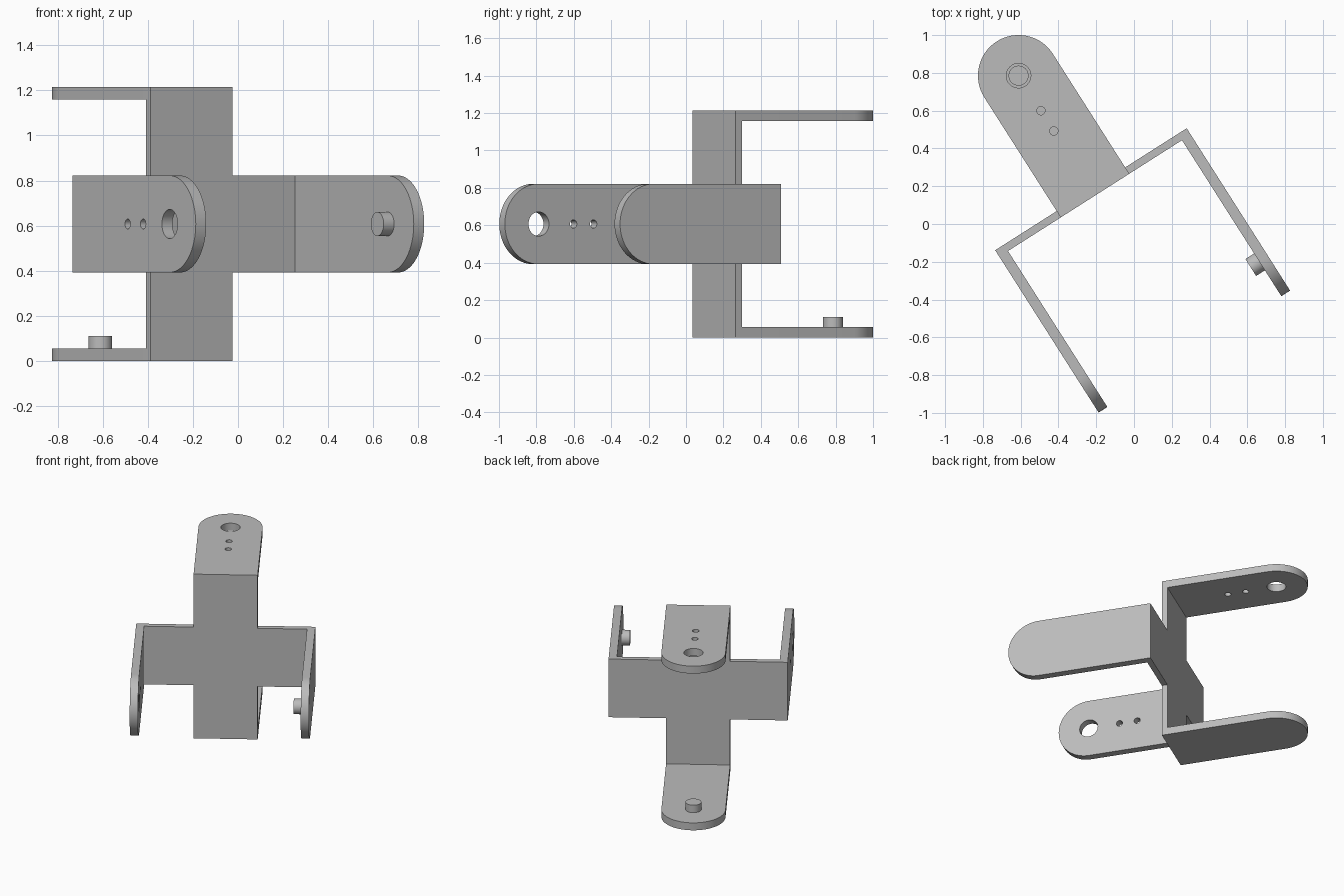
import bpy, bmesh, math
from mathutils import Matrix, Vector

if "Cube" in bpy.data.objects:
    bpy.data.objects.remove(bpy.data.objects["Cube"])

ANGLE = math.radians(32.5)
U = Vector((math.cos(ANGLE), math.sin(ANGLE), 0))    # along the web
V = Vector((-math.sin(ANGLE), math.cos(ANGLE), 0))   # towards the back
Z = Vector((0, 0, 1))
MID = Vector((-0.228, 0.184, 0.607))                 # centre of the web's back face
R = 0.215          # half width of every strap
WEB = 0.04         # web thickness
ARM = 0.055        # arm thickness
HALF_W, HALF_H = 0.601, 0.607
PIN_R, HOLE_R, SMALL_R = 0.053, 0.065, 0.022

metal = bpy.data.materials.new("plain_grey")
metal.use_nodes = True
metal.diffuse_color = (0.5, 0.5, 0.5, 1)
metal.node_tree.nodes["Principled BSDF"].inputs["Base Color"].default_value = (0.5, 0.5, 0.5, 1)


def frame(origin, along, normal):
    """Local x runs along the part, local z along its normal."""
    side = normal.cross(along)
    m = Matrix((along, side, normal)).transposed().to_4x4()
    m.translation = origin
    return m


def prism(name, outline, z0, z1, matrix):
    """Extrude a flat outline from z0 to z1."""
    bm = bmesh.new()
    face = bm.faces.new([bm.verts.new((x, y, z0)) for x, y in outline])
    ext = bmesh.ops.extrude_face_region(bm, geom=[face])
    moved = [g for g in ext["geom"] if isinstance(g, bmesh.types.BMVert)]
    bmesh.ops.translate(bm, verts=moved, vec=(0, 0, z1 - z0))
    bmesh.ops.recalc_face_normals(bm, faces=bm.faces)
    mesh = bpy.data.meshes.new(name)
    bm.to_mesh(mesh)
    bm.free()
    mesh.materials.append(metal)
    obj = bpy.data.objects.new(name, mesh)
    obj.matrix_world = matrix
    bpy.context.collection.objects.link(obj)
    return obj


def circle(cx, r, n=32):
    return [(cx + r * math.cos(2 * math.pi * i / n), r * math.sin(2 * math.pi * i / n))
            for i in range(n)]


def smooth(obj):
    bpy.ops.object.select_all(action='DESELECT')
    obj.select_set(True)
    bpy.context.view_layer.objects.active = obj
    bpy.ops.object.shade_smooth_by_angle(angle=math.radians(30))


def drill(obj, cx, r, matrix):
    """Cut a round hole through an arm and drop the cutter."""
    cutter = prism("hole_cutter", circle(cx, r), -0.1, ARM + 0.1, matrix)
    cutter.hide_render = True
    mod = obj.modifiers.new("hole", 'BOOLEAN')
    mod.operation = 'DIFFERENCE'
    mod.solver = 'EXACT'
    mod.object = cutter
    bpy.context.view_layer.objects.active = obj
    bpy.ops.object.modifier_apply(modifier=mod.name)
    bpy.data.objects.remove(cutter)


def arm(name, origin, along, inward, length, has_pin):
    """Round-ended strap, with either a pin or a row of holes."""
    m = frame(origin, along, inward)
    c = length - R
    tip = [(c + R * math.cos(a), R * math.sin(a))
           for a in (math.pi * (i / 32 - 0.5) for i in range(33))]
    obj = prism(name, [(0, -R)] + tip + [(0, R)], 0, ARM, m)
    if has_pin:
        smooth(prism(name + "_pin", circle(c, PIN_R), ARM, 2 * ARM, m))
    else:
        for cx, r in ((c, HOLE_R), (c - 0.22, SMALL_R), (c - 0.347, SMALL_R)):
            drill(obj, cx, r, m)
    smooth(obj)


# Cross-shaped web shared by both brackets
w, h = HALF_W - ARM, HALF_H - ARM
cross = [(-w, -R), (-R, -R), (-R, -h), (R, -h), (R, -R), (w, -R),
         (w, R), (R, R), (R, h), (-R, h), (-R, R), (-w, R)]
prism("cross_web", cross, 0, WEB, frame(MID, U, -V))

# Upright arms pointing forwards
arm("right_arm", MID - U * HALF_W, -V, U, 1.019, False)
arm("left_arm", MID + U * HALF_W, -V, -U, 1.019, True)

# Level arms pointing backwards
front = MID - V * WEB
arm("top_arm", front + Z * HALF_H, V, -Z, 0.968, False)
arm("bottom_arm", front - Z * HALF_H, V, Z, 0.968, True)
